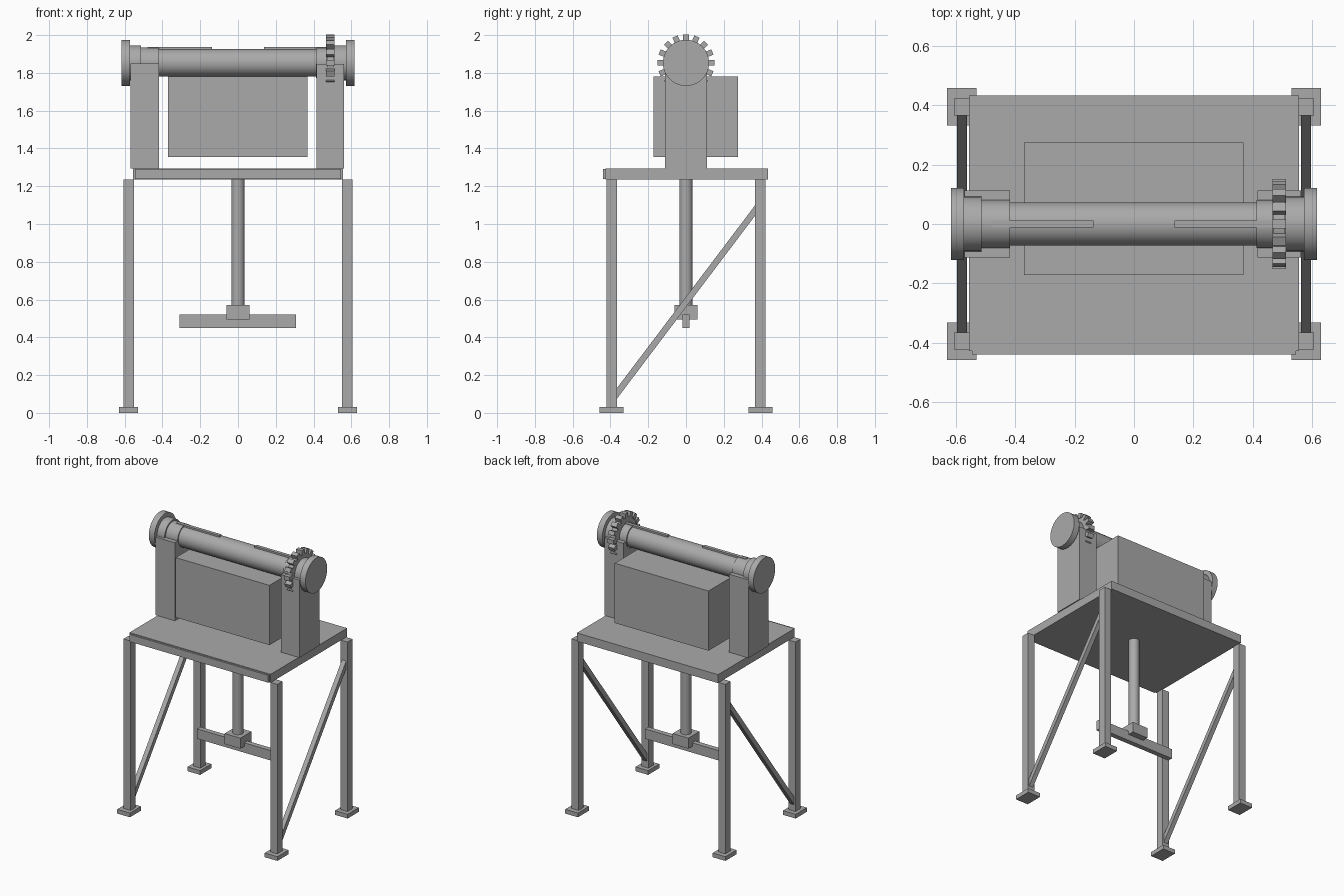
import bpy, bmesh, math
from mathutils import Matrix, Vector

cube = bpy.data.objects.get("Cube")
if cube:
    bpy.data.objects.remove(cube, do_unlink=True)

# Single grey material
grey = bpy.data.materials.new("plain grey")
grey.use_nodes = True
GREY = (0.4, 0.4, 0.4, 1)
grey.diffuse_color = GREY
grey.node_tree.nodes["Principled BSDF"].inputs["Base Color"].default_value = GREY

AXIS_Z = 1.853  # height of the roller axis


def finish(bm, name, smooth=False):
    bmesh.ops.recalc_face_normals(bm, faces=bm.faces)
    mesh = bpy.data.meshes.new(name)
    bm.to_mesh(mesh)
    bm.free()
    mesh.materials.append(grey)
    obj = bpy.data.objects.new(name, mesh)
    bpy.context.collection.objects.link(obj)
    if smooth:
        bpy.ops.object.select_all(action='DESELECT')
        obj.select_set(True)
        bpy.context.view_layer.objects.active = obj
        bpy.ops.object.shade_smooth_by_angle(angle=math.radians(30))
    return obj


def add_box(bm, x, y, z, turn=Matrix()):
    size = Matrix.Diagonal((x[1] - x[0], y[1] - y[0], z[1] - z[0], 1))
    mid = Vector((sum(x) / 2, sum(y) / 2, sum(z) / 2))
    bmesh.ops.create_cube(bm, size=1, matrix=turn @ Matrix.Translation(mid) @ size)


def box(name, x, y, z):
    bm = bmesh.new()
    add_box(bm, x, y, z)
    return finish(bm, name)


def x_disc(name, x0, x1, radius):
    """Cylinder along x on the roller axis."""
    bm = bmesh.new()
    place = Matrix.Translation(((x0 + x1) / 2, 0, AXIS_Z)) @ Matrix.Rotation(math.pi / 2, 4, 'Y')
    bmesh.ops.create_cone(bm, cap_ends=True, segments=64, radius1=radius, radius2=radius,
                          depth=x1 - x0, matrix=place)
    return finish(bm, name, True)


def span(side, a, b):
    return sorted((side * a, side * b))


# Table
box("table_top", (-.555, .555), (-.427, .433), (1.235, 1.295))
for side, label in ((-1, "right"), (1, "left")):
    box(label + "_front_strip", span(side, 0, .545), (-.44, -.427), (1.238, 1.29))

# Legs, feet and diagonal braces
for side, label in ((-1, "right"), (1, "left")):
    for depth, end in ((-1, "front"), (1, "back")):
        box(f"{end}_{label}_leg", span(side, .55, .605), span(depth, .365, .422), (.03, 1.235))
        box(f"{end}_{label}_foot", span(side, .53, .63), span(depth, .332, .457), (0, .03))
    bm = bmesh.new()
    profile = [(-.365, .076), (.365, 1.043), (.365, 1.098), (-.365, .132)]
    face = bm.faces.new([bm.verts.new((side * .562, y, z)) for y, z in profile])
    moved = bmesh.ops.extrude_face_region(bm, geom=[face])["geom"]
    bmesh.ops.translate(bm, vec=(side * .033, 0, 0),
                        verts=[v for v in moved if isinstance(v, bmesh.types.BMVert)])
    finish(bm, label + "_brace")

# Hanging post with crossbar
bm = bmesh.new()
bmesh.ops.create_cone(bm, cap_ends=True, segments=48, radius1=.035, radius2=.035, depth=.69,
                      matrix=Matrix.Translation((0, 0, .9)))
finish(bm, "post", True)
box("post_block", (-.062, .062), (-.062, .062), (.495, .57))
box("crossbar", (-.31, .308), (-.018, .018), (.45, .52))

# Housing and bearing pillars
box("housing", (-.37, .368), (-.172, .275), (1.355, 1.78))
box("right_pillar", (-.57, -.418), (-.112, .112), (1.295, 1.85))
box("left_pillar", (.415, .562), (-.112, .112), (1.295, 1.847))

# Roller, collars and end flanges
x_disc("roller", -.58, .58, .073)
x_disc("right_inner_collar", -.513, -.418, .081)
x_disc("right_outer_collar", -.575, -.513, .092)
x_disc("left_inner_collar", .412, .468, .081)
x_disc("left_outer_collar", .51, .575, .092)
for side, label in ((-1, "right"), (1, "left")):
    x0, x1 = span(side, .572, .616)
    x_disc(label + "_flange", x0, x1, .122)
    box(label + "_key", span(side, .137, .48), (-.012, .012), (1.9, 1.937))

# Toothed gear
x_disc("gear_body", .47, .508, .122)
bm = bmesh.new()
centre = Matrix.Translation((0, 0, AXIS_Z))
for i in range(16):
    add_box(bm, (.466, .512), (-.015, .015), (.115, .151),
            centre @ Matrix.Rotation(i * math.tau / 16, 4, 'X'))
finish(bm, "gear_teeth")
